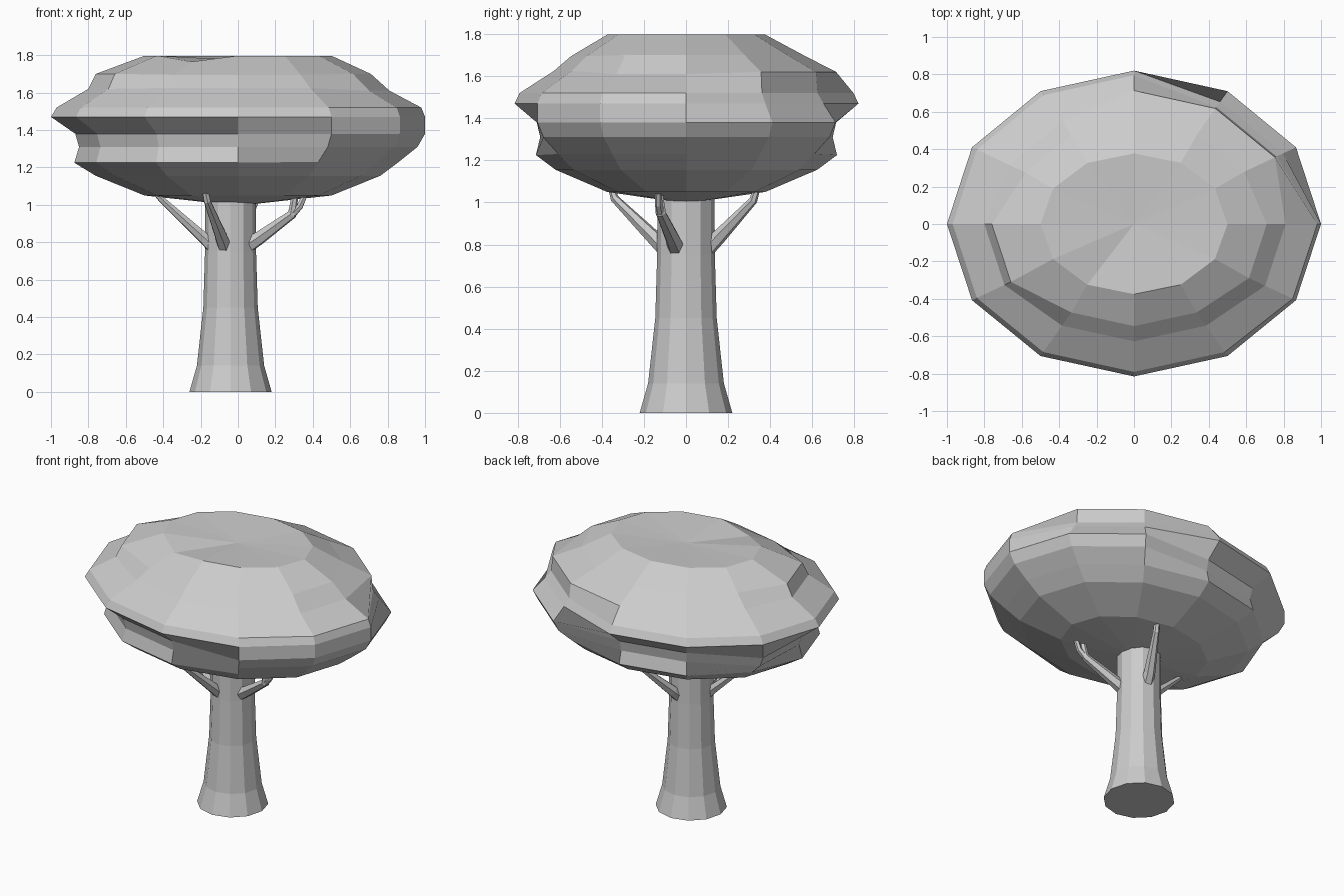
import bpy, bmesh, math
from mathutils import Vector

if "Cube" in bpy.data.objects:
    bpy.data.objects.remove(bpy.data.objects["Cube"])


def loft(name, rings, bottom=None, top=None):
    """Skin equal-length rings (bottom to top); ends are points or flat caps."""
    bm = bmesh.new()
    rows = [[bm.verts.new(p) for p in ring] for ring in rings]
    n = len(rows[0])
    for a, b in zip(rows, rows[1:]):
        for i in range(n):
            j = (i + 1) % n
            bm.faces.new((a[i], a[j], b[j], b[i]))
    for row, tip in ((rows[0], bottom), (rows[-1], top)):
        if tip is None:
            bm.faces.new(row)
        else:
            c = bm.verts.new(tip)
            for i in range(n):
                bm.faces.new((row[i], row[(i + 1) % n], c))
    bmesh.ops.recalc_face_normals(bm, faces=bm.faces[:])
    mesh = bpy.data.meshes.new(name)
    bm.to_mesh(mesh)
    bm.free()
    ob = bpy.data.objects.new(name, mesh)
    bpy.context.collection.objects.link(ob)
    return ob


def tube(name, path, sides=6):
    """Tapered branch; path items are (x, y, z, radius)."""
    pts = [Vector(p[:3]) for p in path]
    rings = []
    for k, p in enumerate(pts):
        d = pts[min(k + 1, len(pts) - 1)] - pts[max(k - 1, 0)]
        q = d.to_track_quat('Z', 'Y')
        r = path[k][3]
        rings.append([p + q @ Vector((r * math.cos(t), r * math.sin(t), 0))
                      for t in (2 * math.pi * i / sides for i in range(sides))])
    return loft(name, rings)


# trunk: flared twelve-sided column
trunk_profile = [(0.22, 0), (0.18, 0.14), (0.146, 0.45), (0.137, 0.75), (0.136, 1.06)]
loft("trunk", [[(-0.04 + r * math.cos(i * math.pi / 6), r * math.sin(i * math.pi / 6), z)
                for i in range(12)] for r, z in trunk_profile])

# branches: one on each side of the trunk
tube("front_branch", [(-0.065, -0.08, 0.76, 0.042), (-0.09, -0.15, 0.83, 0.036),
                      (-0.165, -0.34, 1.02, 0.02), (-0.18, -0.36, 1.10, 0.017)])
tube("left_branch", [(-0.11, -0.03, 0.755, 0.042), (-0.18, -0.04, 0.82, 0.033),
                     (-0.41, -0.07, 1.03, 0.018), (-0.46, -0.08, 1.09, 0.016)])
tube("back_branch", [(-0.025, 0.08, 0.76, 0.042), (0.0, 0.15, 0.83, 0.036),
                     (0.09, 0.32, 1.01, 0.02), (0.10, 0.345, 1.10, 0.017)])
tube("right_branch", [(0.03, -0.04, 0.77, 0.045), (0.11, -0.06, 0.82, 0.038),
                      (0.29, -0.12, 0.95, 0.026), (0.31, -0.13, 1.08, 0.016)])
tube("right_twig", [(0.29, -0.12, 0.95, 0.022), (0.33, -0.13, 0.99, 0.018),
                    (0.37, -0.13, 1.08, 0.015)])

# canopy: oval crown whose (radius, height) profile changes around the tree
base = [(0.5, 1.05), (0.76, 1.155)]
smooth_low = [(0.86, 1.23), (0.96, 1.31), (1.0, 1.38)]
notch_low = [(0.875, 1.225), (0.85, 1.31), (0.87, 1.38)]
plain_up = [(1.0, 1.47), (0.97, 1.52), (0.77, 1.625), (0.67, 1.695)]
right_up = [(1.0, 1.47), (0.98, 1.52), (0.81, 1.61), (0.71, 1.70)]
back_up = [(0.92, 1.47), (0.88, 1.52), (0.87, 1.62), (0.68, 1.70)]
left_up = [(1.0, 1.47), (0.97, 1.52), (0.80, 1.62), (0.76, 1.70)]
notched = {90, 120, 180, 210, 240, 270}
upper = {330: right_up, 0: right_up, 30: back_up, 60: back_up,
         90: [(1.0, 1.47), (0.97, 1.52), (0.87, 1.62), (0.68, 1.70)],
         180: left_up, 210: left_up}

columns = []
for deg in range(0, 360, 30):
    low = notch_low if deg in notched else smooth_low
    crown = (0.5, 1.765 if deg == 240 else 1.797)
    prof = base + low + upper.get(deg, plain_up) + [crown]
    c, s = math.cos(math.radians(deg)), math.sin(math.radians(deg))
    ry = 0.82 if s >= 0 else 0.815
    columns.append([(r * c, r * ry * s * (0.92 if k in (0, 9) else 1), z)
                    for k, (r, z) in enumerate(prof)])
loft("canopy", list(zip(*columns)), bottom=(0, 0, 0.995), top=(0, 0, 1.775))
